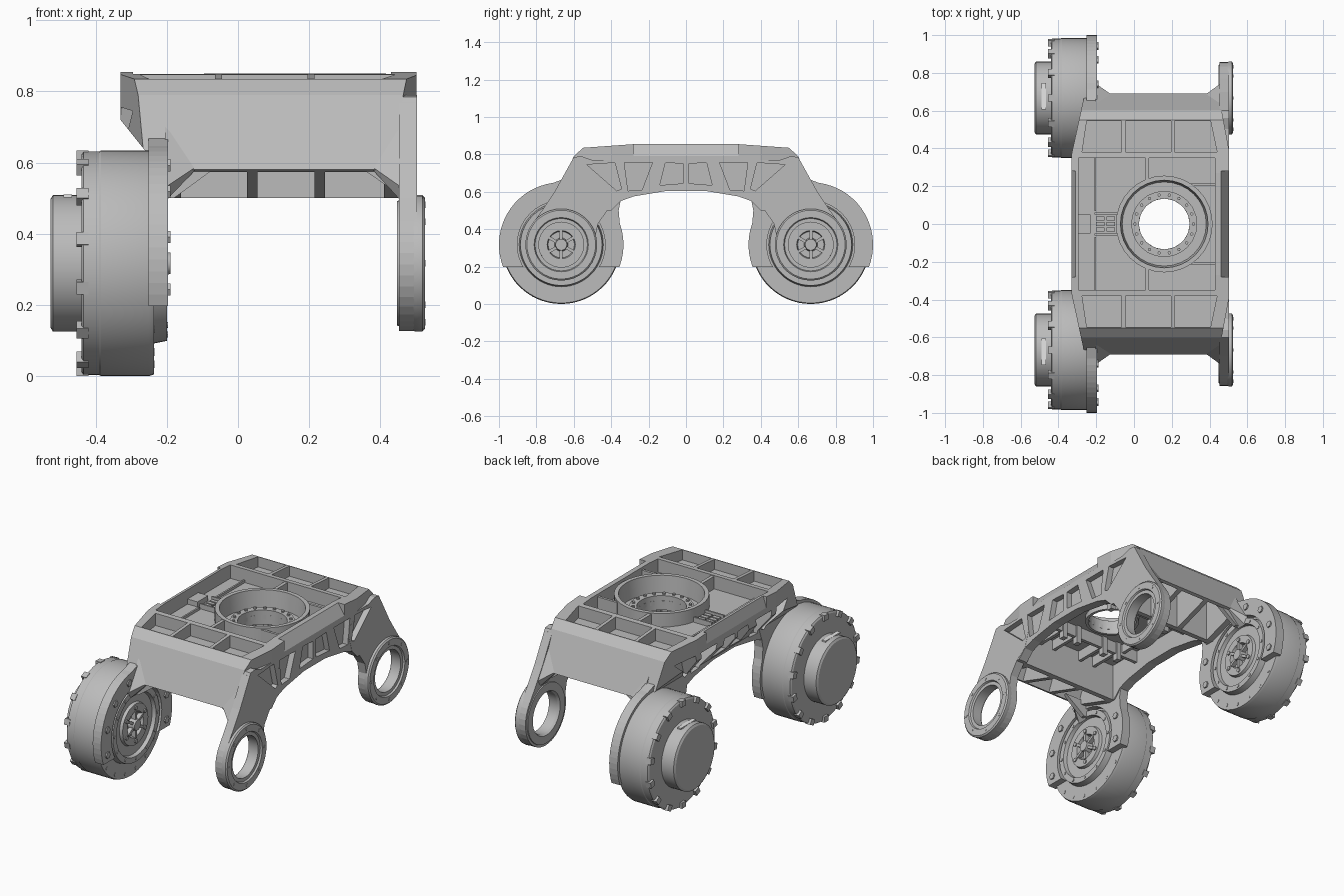
import bpy, bmesh
from math import sin, cos, pi, radians
from mathutils import Vector, Matrix

if "Cube" in bpy.data.objects:
    bpy.data.objects.remove(bpy.data.objects["Cube"])


def material(name, value):
    m = bpy.data.materials.new(name)
    m.use_nodes = True
    col = (value, value, value, 1)
    m.diffuse_color = col
    m.node_tree.nodes["Principled BSDF"].inputs["Base Color"].default_value = col
    return m


grey = material("machined grey", 0.5)
pale = material("pale label", 0.85)
WY, WZ, WR = 0.667, 0.317, 0.317      # wheel axle and radius
HX = 0.16                             # turntable hole centre


def finish(name, bm, mat=grey, smooth=False):
    bmesh.ops.recalc_face_normals(bm, faces=bm.faces[:])
    me = bpy.data.meshes.new(name)
    bm.to_mesh(me)
    bm.free()
    me.materials.append(mat)
    ob = bpy.data.objects.new(name, me)
    bpy.context.collection.objects.link(ob)
    if smooth:
        bpy.ops.object.select_all(action='DESELECT')
        ob.select_set(True)
        bpy.context.view_layer.objects.active = ob
        bpy.ops.object.shade_smooth_by_angle(angle=radians(30))
    return ob


def prism(name, pts, axis, lo, hi, mat=grey):
    """Extrude a 2D outline along an axis."""
    def place(p, t):
        return {'x': (t, p[0], p[1]), 'y': (p[0], t, p[1]), 'z': (p[0], p[1], t)}[axis]
    bm = bmesh.new()
    a = [bm.verts.new(place(p, lo)) for p in pts]
    b = [bm.verts.new(place(p, hi)) for p in pts]
    bm.faces.new(a)
    bm.faces.new(b)
    for i in range(len(pts)):
        j = (i + 1) % len(pts)
        bm.faces.new((a[i], a[j], b[j], b[i]))
    return finish(name, bm, mat)


def box(name, x0, x1, y0, y1, z0, z1, mat=grey):
    return prism(name, [(x0, y0), (x1, y0), (x1, y1), (x0, y1)], 'z', z0, z1, mat)


def hull(name, pts):
    bm = bmesh.new()
    bmesh.ops.convex_hull(bm, input=[bm.verts.new(p) for p in pts])
    return finish(name, bm)


def arc(cx, cy, r, a0, a1, n):
    return [(cx + r * cos(radians(a0 + (a1 - a0) * i / n)),
             cy + r * sin(radians(a0 + (a1 - a0) * i / n))) for i in range(n + 1)]


def circle(cx, cy, r, n):
    return arc(cx, cy, r, 0, 360, n)[:-1]


def lathe(name, profile, origin, axis, steps, closed=False):
    """Spin (along, radius) points round an axis through origin."""
    bm = bmesh.new()
    o, d = Vector(origin), Vector(axis)
    side = Vector((0, 1, 0))
    vs = [bm.verts.new(o + d * t + side * r) for t, r in profile]
    es = [bm.edges.new(p) for p in zip(vs, vs[1:])]
    if closed:
        es.append(bm.edges.new((vs[-1], vs[0])))
    bmesh.ops.spin(bm, geom=vs + es, cent=o, axis=d, angle=2 * pi, steps=steps)
    bmesh.ops.remove_doubles(bm, verts=bm.verts[:], dist=1e-4)
    return finish(name, bm, smooth=True)


def combine(target, other, op='DIFFERENCE'):
    mod = target.modifiers.new("join", 'BOOLEAN')
    mod.operation, mod.solver, mod.object = op, 'EXACT', other
    bpy.context.view_layer.objects.active = target
    bpy.ops.object.modifier_apply(modifier=mod.name)
    bpy.data.objects.remove(other)


def bolts(name, x0, x1, cy, cz, ring, r, n, start=0):
    """One object holding a ring of small studs facing sideways."""
    bm = bmesh.new()
    for i in range(n):
        a = radians(start) + 2 * pi * i / n
        m = Matrix.Translation(((x0 + x1) / 2, cy + ring * cos(a), cz + ring * sin(a)))
        bmesh.ops.create_cone(bm, cap_ends=True, segments=8, radius1=r, radius2=r,
                              depth=x1 - x0, matrix=m @ Matrix.Rotation(pi / 2, 4, 'Y'))
    return finish(name, bm)


# Chassis block from its side profile
half = [(0.27, 0.855), (0.55, 0.835), (0.6, 0.79), (0.69, 0.58), (0.45, 0.5),
        (0.4, 0.5), (0.35, 0.55), (0.28, 0.575), (0.1, 0.605)]
body = prism("chassis", half + [(-y, z) for y, z in reversed(half)], 'x', -0.33, 0.502)

# Trim the lower outer edge on the drive side, the mid top edges and the tapered ends
combine(body, prism("cut", [(-0.4, 0.72), (-0.33, 0.72), (-0.25, 0.62), (-0.25, 0.4), (-0.4, 0.4)], 'y', -1, 1))
combine(body, prism("cut", [(0.46, 0.87), (0.46, 0.855), (0.502, 0.79), (0.53, 0.79), (0.53, 0.87)], 'y', -0.28, 0.28))
combine(body, prism("cut", [(-0.31, 0.87), (-0.31, 0.855), (-0.33, 0.79), (-0.4, 0.79), (-0.4, 0.87)], 'y', -0.28, 0.28))
for s in (1, -1):
    combine(body, prism("cut", [(0.52, 0.3 * s), (0.52, 0.65 * s), (0.455, 0.65 * s)], 'z', 0.77, 0.9))
    combine(body, prism("cut", [(-0.35, 0.28 * s), (-0.35, 0.75 * s), (-0.248, 0.75 * s)], 'z', 0.45, 0.9))

# Arms, axle openings, open channels in the cross beams
for s in (1, -1):
    def flip(pts):
        return [(y * s, z) for y, z in pts]
    idle = [(0.3, 0.7), (0.56, 0.79), (0.6, 0.785), (0.7, 0.605), (0.77, 0.5)]
    idle += arc(WY, WZ, 0.19, 38, -195, 24) + [(0.47, 0.43), (0.42, 0.5), (0.35, 0.55)]
    combine(body, prism("arm", flip(idle), 'x', 0.452, 0.503), 'UNION')
    drive = [(0.3, 0.7), (0.56, 0.79), (0.6, 0.775), (0.645, 0.67)]
    drive += arc(WY, WZ, 0.333, 82, -21, 18) + arc(WY, WZ, 0.333, 201, 160, 6)
    drive += [(0.36, 0.5), (0.35, 0.55)]
    combine(body, prism("arm", flip(drive), 'x', -0.252, -0.197), 'UNION')
    combine(body, prism("cut", circle(WY * s, WZ, 0.128, 24), 'x', 0.4, 0.6))
    combine(body, prism("cut", circle(WY * s, WZ, 0.235, 40), 'x', -0.3, -0.15))
    for x0, x1 in ((-0.16, 0.025), (0.055, 0.215), (0.245, 0.41)):
        combine(body, prism("cut", flip([(0.44, 0.4), (0.672, 0.4), (0.672, 0.58),
                                         (0.605, 0.74), (0.44, 0.74)]), 'x', x0, x1))

# Hollow underside
combine(body, prism("cut", [(-0.37, 0.4), (0.37, 0.4), (0.41, 0.5), (0.41, 0.72),
                            (-0.41, 0.72), (-0.41, 0.5)], 'x', -0.19, 0.445))

# Deck pockets
combine(body, box("cut", -0.295, 0.43, -0.35, 0.35, 0.77, 0.95))
for s in (1, -1):
    for a, b, c, d in ((-0.275, -0.065, -0.25, -0.065), (-0.045, 0.195, -0.045, 0.195),
                       (0.215, 0.44, 0.215, 0.405)):
        combine(body, prism("cut", [(a, 0.38 * s), (b, 0.38 * s), (d, 0.545 * s), (c, 0.545 * s)],
                            'z', 0.775, 0.95))

# Window pockets in both flanks
windows = ([(0.015, 0.75), (0.11, 0.755), (0.14, 0.635), (0.015, 0.645)],
           [(0.18, 0.755), (0.33, 0.755), (0.31, 0.605), (0.235, 0.61)],
           [(0.38, 0.755), (0.53, 0.745), (0.37, 0.605), (0.345, 0.615)])
for s in (1, -1):
    for w in windows:
        pts = [(y * s, z) for y, z in w]
        combine(body, prism("cut", pts, 'x', 0.468, 0.6))
        combine(body, prism("cut", pts, 'x', -0.4, -0.225))

# Corner webs: slanted lips under the beam and flares from beam to arm
for s in (1, -1):
    for tri in ([(0.33, 0.595), (0.46, 0.595), (0.46, 0.5), (0.44, 0.52)],
                [(-0.05, 0.595), (-0.18, 0.5), (-0.21, 0.5), (-0.21, 0.595)]):
        prism("beam_lip", tri, 'y', 0.65 * s, 0.675 * s)
    for arm_x, tip_x in ((0.46, 0.36), (-0.205, -0.1)):
        hull("arm_flare", [(arm_x, 0.64 * s, 0.70), (arm_x, 0.745 * s, 0.53), (arm_x, 0.66 * s, 0.49),
                           (arm_x, 0.72 * s, 0.49), (tip_x, 0.672 * s, 0.6)])

# Turntable opening, rim and flange
combine(body, prism("cut", circle(HX, 0, 0.235, 32), 'z', 0.745, 0.95))
combine(body, prism("cut", circle(HX, 0, 0.135, 16), 'z', 0.5, 0.95))
lathe("turntable_rim", [(0.74, 0.222), (0.85, 0.232), (0.85, 0.256), (0.74, 0.256)],
      (HX, 0, 0), (0, 0, 1), 32, True)
lathe("turntable_flange", [(0.69, 0.134), (0.775, 0.134), (0.775, 0.175), (0.73, 0.175),
                           (0.73, 0.15), (0.69, 0.15)], (HX, 0, 0), (0, 0, 1), 24, True)
for i, (x, y) in enumerate(circle(HX, 0, 0.155, 18)):
    prism(f"flange_bolt_{i}", circle(x, y, 0.009, 6), 'z', 0.77, 0.785)

# Deck ribs and pads
for s in (1, -1):
    box("deck_rib_long", 0.06, 0.08, 0.23 * s, 0.355 * s, 0.765, 0.845)
    box("deck_rib_cross", 0.3, 0.435, 0.2 * s, 0.215 * s, 0.765, 0.84)
    box("deck_rib_side", -0.21, -0.2, 0.07 * s, 0.35 * s, 0.765, 0.785)
    box("deck_pad_rail", -0.21, -0.09, 0.05 * s, 0.06 * s, 0.765, 0.80)
box("deck_pad_outer", -0.3, -0.23, -0.05, 0.05, 0.765, 0.80)
for y in (-0.03, 0, 0.03):
    for x in (-0.2, -0.145):
        box("deck_pad", x, x + 0.045, y - 0.011, y + 0.011, 0.765, 0.79)

# Ribs and posts under the deck
for s in (1, -1):
    box("under_rib_cross", -0.195, 0.45, 0.2 * s, 0.22 * s, 0.65, 0.73)
    for x in (-0.06, 0.04, 0.23, 0.33):
        box("under_rib_long", x, x + 0.02, 0.2 * s, 0.415 * s, 0.66, 0.73)
        box("under_post", x - 0.005, x + 0.025, 0.19 * s, 0.225 * s, 0.61, 0.73)
box("under_rib_side", -0.1, -0.08, -0.2, 0.2, 0.67, 0.73)

# Drive wheels and idle bearings, front and back
motor = [(-0.527, 0), (-0.527, 0.18), (-0.52, 0.192), (-0.44, 0.192), (-0.44, 0.305),
         (-0.434, 0.314), (-0.39, 0.314), (-0.385, WR), (-0.25, WR), (-0.236, 0.312),
         (-0.236, 0.225), (-0.2, 0.218), (-0.2, 0.185), (-0.222, 0.18), (-0.222, 0.125),
         (-0.205, 0.12), (-0.205, 0.075), (-0.228, 0.07), (-0.228, 0.036), (-0.19, 0.03), (-0.19, 0)]
bearing = [(0.447, 0.128), (0.447, 0.175), (0.5, 0.192), (0.518, 0.192), (0.525, 0.184),
           (0.525, 0.145), (0.515, 0.14), (0.515, 0.12), (0.46, 0.12)]
for s, end in ((-1, "front"), (1, "back")):
    y = WY * s
    lathe(end + "_motor", motor, (0, y, WZ), (1, 0, 0), 56)
    lathe(end + "_bearing", bearing, (0, y, WZ), (1, 0, 0), 36, True)
    bolts(end + "_bearing_bolts", 0.52, 0.527, y, WZ, 0.165, 0.009, 8)
    bolts(end + "_motor_bolts", -0.205, -0.196, y, WZ, 0.2, 0.009, 12)
    bolts(end + "_hub_bolts", -0.21, -0.198, y, WZ, 0.098, 0.012, 6, 30)
    bolts(end + "_rim_studs", -0.24, -0.234, y, WZ, 0.288, 0.011, 18)
    # Rim lugs round the drum and hub spokes
    bm = bmesh.new()
    for n, r, x, size in ((14, 0.3, -0.437, (0.034, 0.034, 0.036)),
                          (6, 0.05, -0.212, (0.025, 0.06, 0.016))):
        for i in range(n):
            m = (Matrix.Translation((x, y, WZ)) @ Matrix.Rotation(2 * pi * (i + 0.5) / n, 4, 'X')
                 @ Matrix.Translation((0, r, 0)) @ Matrix.Diagonal((*size, 1)))
            bmesh.ops.create_cube(bm, size=1, matrix=m)
    finish(end + "_lugs_and_spokes", bm)
    # Clamp bolts on the arm plate
    for a in (-15, 15, 45, 75, 165, 195):
        ang = radians(a)
        cy, cz = (WY + 0.285 * cos(ang)) * s, WZ + 0.285 * sin(ang)
        prism(end + "_clamp_bolt", circle(cy, cz, 0.02, 6), 'x', -0.2, -0.189)
    box(end + "_cap_label", -0.49, -0.466, y - 0.06 * s, y + 0.08 * s, 0.502, 0.51, pale)
